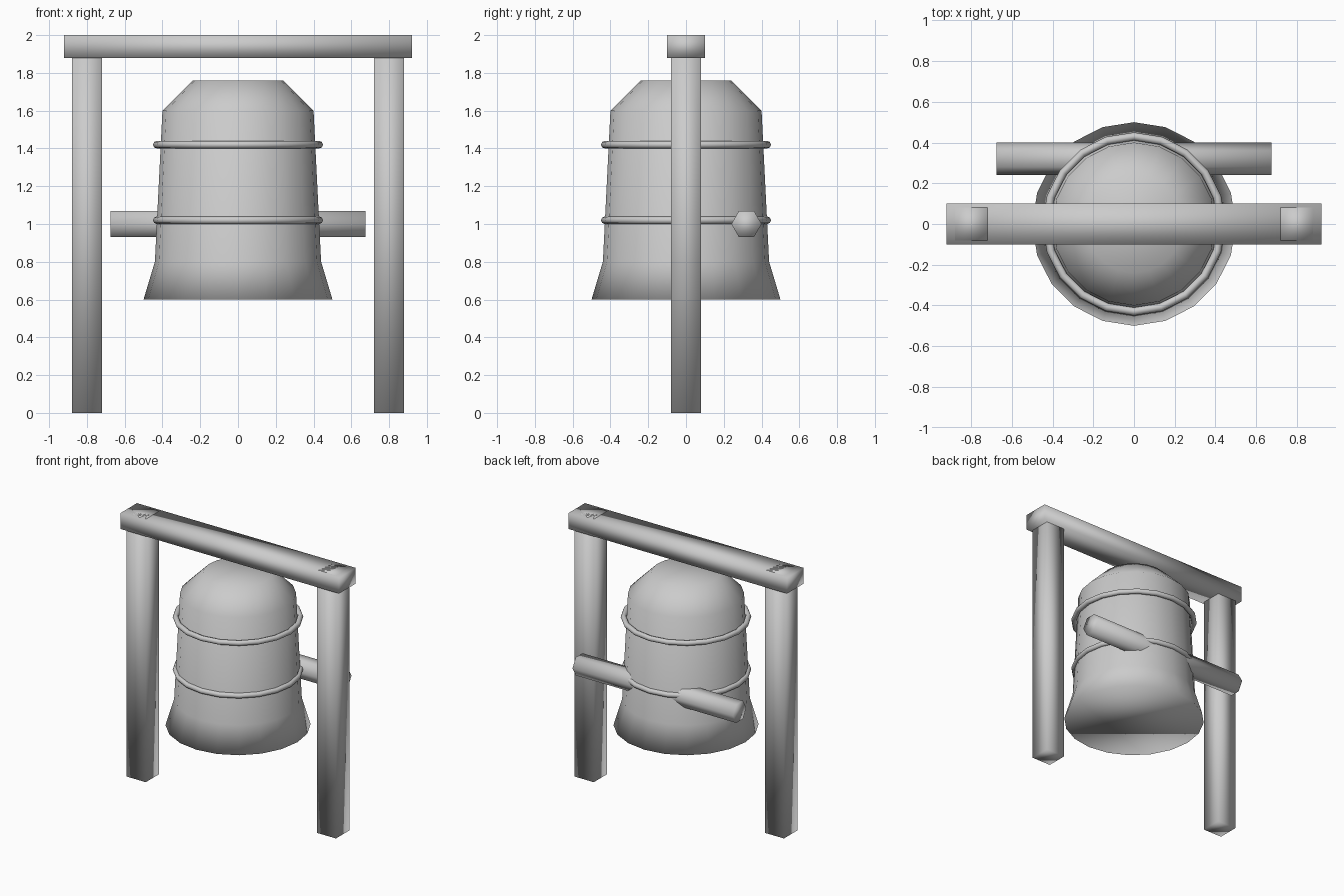
import bpy
import bmesh
import math
from mathutils import Matrix, Vector

SIDES = 20

default = bpy.data.objects.get("Cube")
if default:
    bpy.data.objects.remove(default, do_unlink=True)

# One plain grey for the whole model
grey = bpy.data.materials.new("plain_grey")
grey.use_nodes = True
grey.diffuse_color = (0.6, 0.6, 0.6, 1)
grey.node_tree.nodes["Principled BSDF"].inputs["Base Color"].default_value = (0.6, 0.6, 0.6, 1)


def finish(name, bm):
    """Turn a bmesh into a smooth grey object."""
    bmesh.ops.recalc_face_normals(bm, faces=bm.faces)
    for face in bm.faces:
        face.smooth = True
    mesh = bpy.data.meshes.new(name)
    bm.to_mesh(mesh)
    bm.free()
    mesh.materials.append(grey)
    obj = bpy.data.objects.new(name, mesh)
    bpy.context.collection.objects.link(obj)
    return obj


def box(name, low, high):
    """Box between two opposite corners."""
    low, high = Vector(low), Vector(high)
    bm = bmesh.new()
    bmesh.ops.create_cube(bm, size=1, matrix=Matrix.Translation((low + high) / 2)
                          @ Matrix.Diagonal((high - low).to_4d()))
    return finish(name, bm)


def lathe(name, profile, closed=False):
    """Turn (radius, height) points about z; open profiles get flat caps."""
    bm = bmesh.new()
    rings = []
    for radius, z in profile:
        angles = [math.tau * i / SIDES for i in range(SIDES)]
        rings.append([bm.verts.new((radius * math.cos(a), radius * math.sin(a), z))
                      for a in angles])
    pairs = list(zip(rings, rings[1:]))
    if closed:
        pairs.append((rings[-1], rings[0]))
    else:
        bm.faces.new(rings[0][::-1])
        bm.faces.new(rings[-1])
    for lower, upper in pairs:
        for i in range(SIDES):
            j = (i + 1) % SIDES
            bm.faces.new((lower[i], lower[j], upper[j], upper[i]))
    return finish(name, bm)


# Frame: two posts and the beam across them
for side, x in (("left", 0.8), ("right", -0.8)):
    box(side + "_post", (x - 0.08, -0.08, 0), (x + 0.08, 0.08, 2))
box("top_beam", (-0.92, -0.1, 1.88), (0.92, 0.1, 2))

# Bell with flared mouth and sloping shoulder
lathe("bell", [(0.5, 0.6), (0.44, 0.8), (0.4, 1.6), (0.24, 1.76)])

# Raised bands round the bell
for name, z in (("lower_band", 1.02), ("upper_band", 1.42)):
    section = [(0.43 + 0.02 * math.cos(k * math.tau / 8),
                z + 0.02 * math.sin(k * math.tau / 8)) for k in range(8)]
    lathe(name, section, closed=True)

# Six-sided striker bar behind the bell, corners pointing front and back
bm = bmesh.new()
bmesh.ops.create_cone(bm, cap_ends=True, segments=6, radius1=0.08, radius2=0.08, depth=1.35,
                      matrix=Matrix.Translation((0, 0.32, 1)) @ Matrix.Rotation(math.pi / 2, 4, "Y"))
bar = finish("striker_bar", bm)
